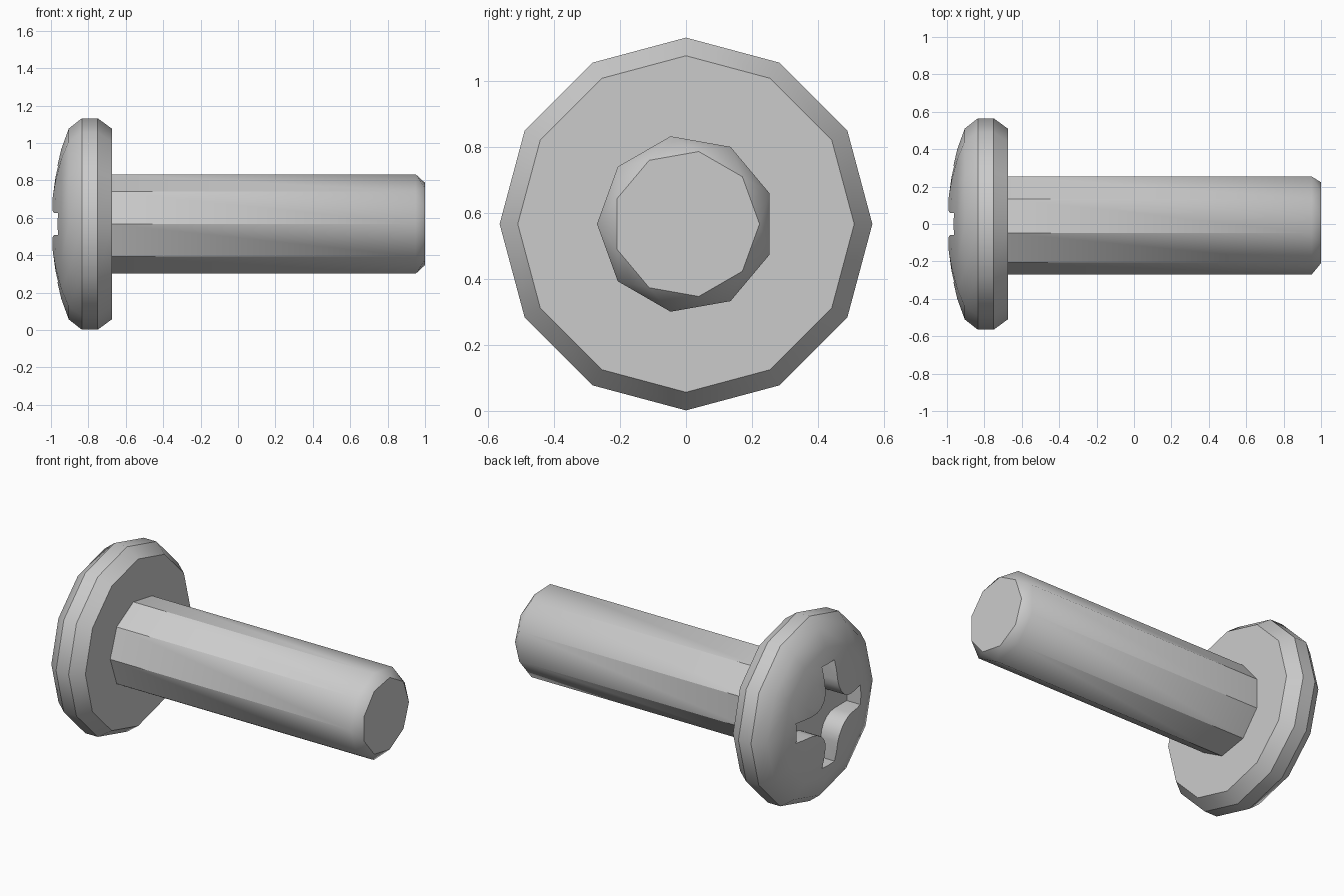
import bpy, bmesh, math

if "Cube" in bpy.data.objects:
    bpy.data.objects.remove(bpy.data.objects["Cube"], do_unlink=True)

CENTRE_Z = 0.567

steel = bpy.data.materials.new("steel grey")
steel.use_nodes = True
colour = (0.6, 0.6, 0.6, 1)
steel.diffuse_color = colour
steel.node_tree.nodes["Principled BSDF"].inputs["Base Color"].default_value = colour


def finish(name, bm):
    bmesh.ops.recalc_face_normals(bm, faces=bm.faces)
    mesh = bpy.data.meshes.new(name)
    bm.to_mesh(mesh)
    bm.free()
    mesh.materials.append(steel)
    obj = bpy.data.objects.new(name, mesh)
    bpy.context.collection.objects.link(obj)
    obj.location.z = CENTRE_Z
    return obj


def ring(bm, x, radius, sides, start):
    angles = [start + math.tau * i / sides for i in range(sides)]
    return [bm.verts.new((x, radius * math.cos(a), radius * math.sin(a))) for a in angles]


def smooth(obj):
    bpy.ops.object.select_all(action='DESELECT')
    obj.select_set(True)
    bpy.context.view_layer.objects.active = obj
    bpy.ops.object.shade_smooth_by_angle(angle=math.radians(34))


# Domed twelve-sided head, from the underside to the crown
bm = bmesh.new()
profile = [(-0.675, 0.51), (-0.75, 0.565), (-0.835, 0.565), (-0.905, 0.51),
           (-0.945, 0.4), (-0.975, 0.27), (-0.995, 0.13)]
rings = [ring(bm, x, r, 12, 0) for x, r in profile]
bm.faces.new(rings[0])
for a, b in zip(rings, rings[1:]):
    for i in range(12):
        j = (i + 1) % 12
        bm.faces.new((a[i], a[j], b[j], b[i]))
crown = bm.verts.new((-1, 0, 0))
for i in range(12):
    bm.faces.new((rings[-1][i], rings[-1][(i + 1) % 12], crown))
head = finish("screw_head", bm)

# Cross recess cutter: one arm end and one rounded inner corner, turned four times
half, reach, fillet = 0.06, 0.31, 0.13
outline = []
for quarter in range(4):
    points = [(reach, -half), (reach, half)]
    for k in range(6):
        a = math.radians(270 - 18 * k)
        points.append((half + fillet + fillet * math.cos(a),
                       half + fillet + fillet * math.sin(a)))
    t = quarter * math.pi / 2
    outline += [(u * math.cos(t) - v * math.sin(t), u * math.sin(t) + v * math.cos(t))
                for u, v in points]
bm = bmesh.new()
floor = bm.faces.new([bm.verts.new((-0.87, u, v)) for u, v in outline])
moved = bmesh.ops.extrude_face_region(bm, geom=[floor], use_keep_orig=True)
bmesh.ops.translate(bm, vec=(-0.3, 0, 0),
                    verts=[g for g in moved["geom"] if isinstance(g, bmesh.types.BMVert)])
cutter = finish("recess_cutter", bm)

cut = head.modifiers.new("cross recess", 'BOOLEAN')
cut.operation = 'DIFFERENCE'
cut.solver = 'EXACT'
cut.object = cutter
bpy.context.view_layer.objects.active = head
head.select_set(True)
bpy.ops.object.modifier_apply(modifier=cut.name)
bpy.data.objects.remove(cutter, do_unlink=True)
smooth(head)

# Nine-sided shank with a half-step twisted chamfer at the tip
bm = bmesh.new()
base = ring(bm, -0.69, 0.27, 9, math.pi)
end = ring(bm, 0.95, 0.27, 9, math.pi)
tip = ring(bm, 1.0, 0.223, 9, math.pi + math.pi / 9)
bm.faces.new(base)
bm.faces.new(tip)
for i in range(9):
    j = (i + 1) % 9
    bm.faces.new((base[i], base[j], end[j], end[i]))
    bm.faces.new((end[i], end[j], tip[i]))
    bm.faces.new((tip[i], end[j], tip[j]))
smooth(finish("screw_shank", bm))
